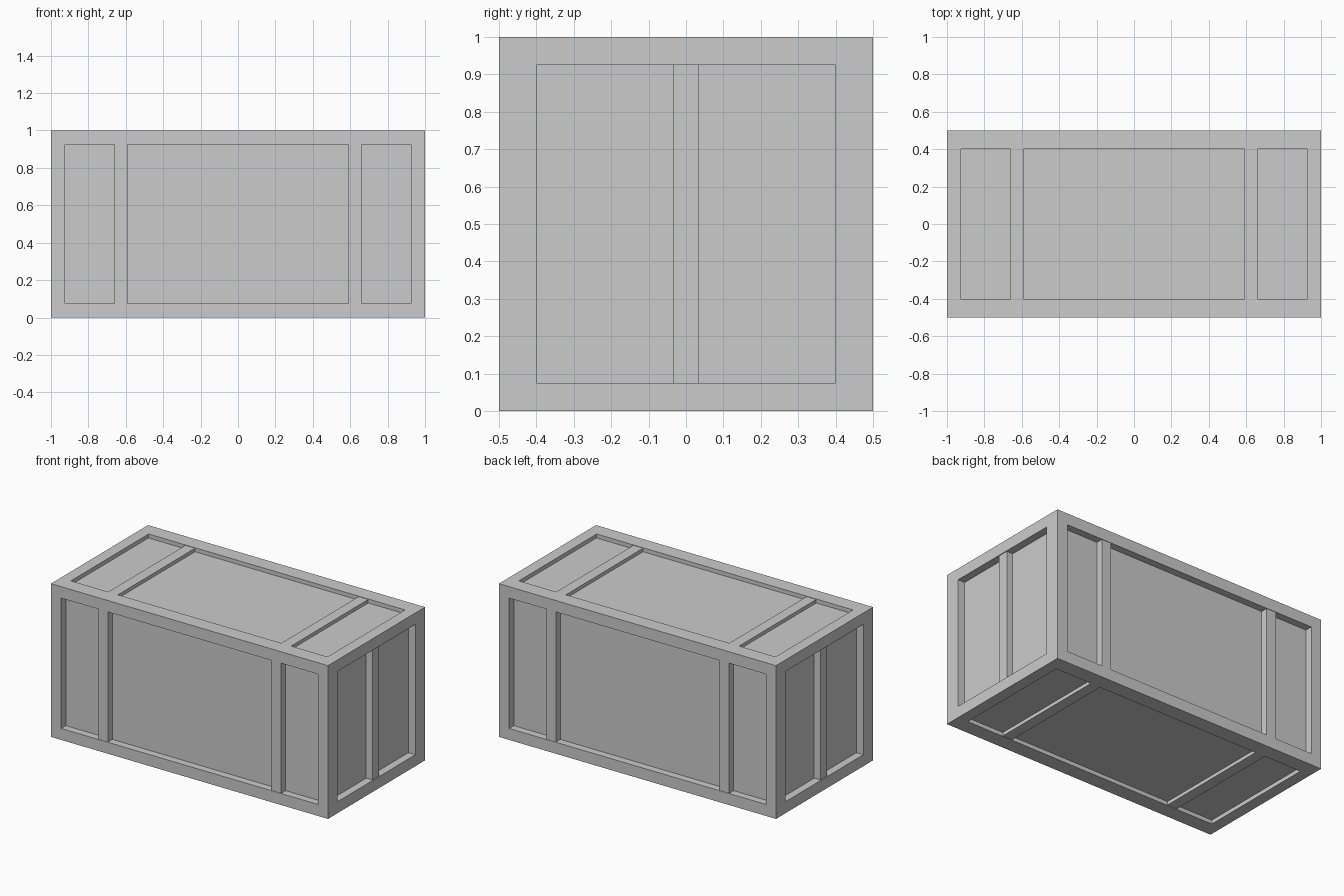
import bpy, bmesh
from mathutils import Vector

old = bpy.data.objects.get("Cube")
if old:
    bpy.data.objects.remove(old, do_unlink=True)

HALF = Vector((1.0, 0.5, 0.5))         # half size of the crate
OPEN = Vector((0.926, 0.4, 0.425))     # half size of the framed openings
DEPTH = Vector((0.05, 0.048, 0.026))   # how far panels sit below the frame
SETBACK = Vector((0.005, 0.003, 0.003))  # how far straps sit below the frame
STRAP_X, STRAP_WIDTH = 0.625, 0.07

grey = bpy.data.materials.new("crate_grey")
grey.use_nodes = True
colour = (0.6, 0.6, 0.6, 1)
grey.diffuse_color = colour
grey.node_tree.nodes["Principled BSDF"].inputs["Base Color"].default_value = colour


def add_object(name, bm):
    mesh = bpy.data.meshes.new(name)
    bm.to_mesh(mesh)
    bm.free()
    mesh.materials.append(grey)
    obj = bpy.data.objects.new(name, mesh)
    bpy.context.collection.objects.link(obj)
    obj.location.z = HALF.z


def box(centre, size):
    bm = bmesh.new()
    bmesh.ops.create_cube(bm, size=1)
    bmesh.ops.scale(bm, vec=size, verts=bm.verts)
    bmesh.ops.translate(bm, vec=centre, verts=bm.verts)
    return bm


def along(axis, value):
    vec = Vector((0, 0, 0))
    vec[axis] = value
    return vec


def in_opening(face, axis):
    c = face.calc_center_median()
    return all(abs(c[i]) < OPEN[i] for i in range(3) if i != axis)


# Crate shell: score the box along the frame edges
bm = box((0, 0, 0), HALF * 2)
for axis in range(3):
    for sign in (-1, 1):
        bmesh.ops.bisect_plane(bm, geom=bm.verts[:] + bm.edges[:] + bm.faces[:],
                               plane_co=along(axis, OPEN[axis] * sign),
                               plane_no=along(axis, 1))

# Sink one panel on each of the six sides
for axis in range(3):
    for sign in (-1, 1):
        bm.normal_update()
        panels = [f for f in bm.faces if f.normal[axis] * sign > 0.9
                  and in_opening(f, axis)]
        result = bmesh.ops.extrude_face_region(bm, geom=panels)
        bmesh.ops.translate(bm, vec=along(axis, -sign * DEPTH[axis]), verts=[
            v for v in result["geom"] if isinstance(v, bmesh.types.BMVert)])
        leftover = [f for f in panels if f.is_valid]
        if leftover:
            bmesh.ops.delete(bm, geom=leftover, context='FACES')

# Remove the scoring lines that are no longer needed
bmesh.ops.dissolve_limit(bm, angle_limit=0.01, verts=bm.verts[:], edges=bm.edges[:])
bmesh.ops.recalc_face_normals(bm, faces=bm.faces[:])
add_object("crate_shell", bm)

# Straps: one upright on each end, two across every long side
SIDES = (("left_end", 0, 1), ("right_end", 0, -1), ("back", 1, 1),
         ("front", 1, -1), ("top", 2, 1), ("bottom", 2, -1))
for side, axis, sign in SIDES:
    size = OPEN * 2
    size[1 if axis == 0 else 0] = STRAP_WIDTH
    size[axis] = DEPTH[axis] + 0.005
    middle = along(axis, sign * (HALF[axis] - SETBACK[axis] - size[axis] / 2))
    if axis == 0:
        add_object(side + "_strap", box(middle, size))
    else:
        for name, x in (("left", STRAP_X), ("right", -STRAP_X)):
            add_object(f"{side}_{name}_strap", box(middle + along(0, x), size))
